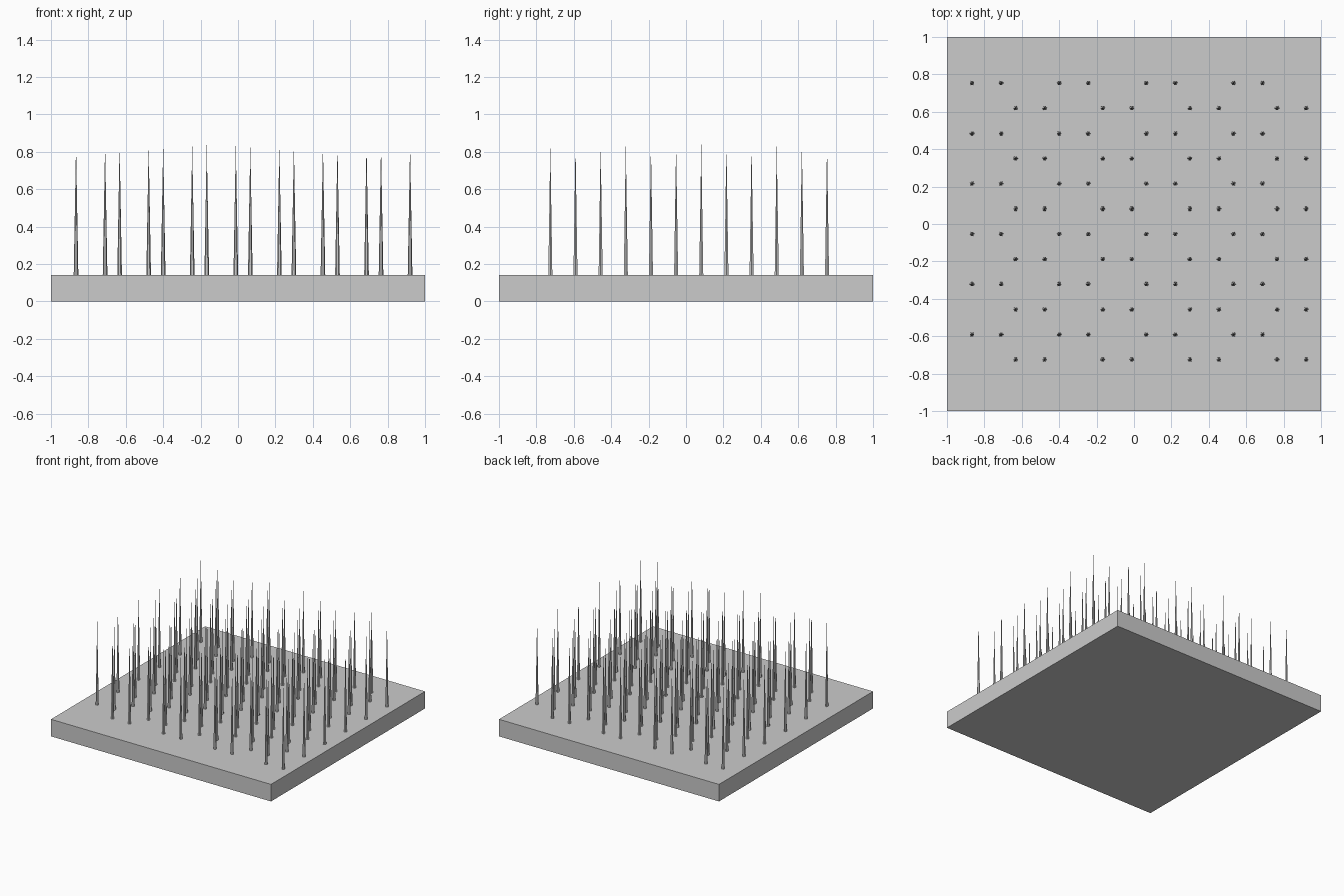
import bpy
import bmesh
from mathutils import Matrix

if "Cube" in bpy.data.objects:
    bpy.data.objects.remove(bpy.data.objects["Cube"])

PLATE_H = 0.14
SPIKE_H = 0.70
SPIKE_R = 0.0125
STEP = 0.1553            # side of the honeycomb cell
ROW = STEP * 3 ** 0.5 / 2

gray = bpy.data.materials.new("light gray")
gray.diffuse_color = (0.6, 0.6, 0.6, 1)
gray.use_nodes = True
gray.node_tree.nodes["Principled BSDF"].inputs["Base Color"].default_value = gray.diffuse_color


def make_object(name, bm):
    mesh = bpy.data.meshes.new(name)
    bm.to_mesh(mesh)
    bm.free()
    mesh.materials.append(gray)
    obj = bpy.data.objects.new(name, mesh)
    bpy.context.collection.objects.link(obj)
    return obj


# Square base plate
bm = bmesh.new()
bmesh.ops.create_cube(bm, size=1, matrix=Matrix.Translation((0, 0, PLATE_H / 2))
                      @ Matrix.Diagonal((2, 2, PLATE_H, 1)))
make_object("base_plate", bm)

# Thin spikes on the corners of a honeycomb grid
bm = bmesh.new()
for row in range(12):
    y = 0.754 - row * ROW
    shift = 1.5 * STEP * (row % 2)
    for pair in range(4):
        for side in range(2):
            x = -0.866 + shift + (3 * pair + side) * STEP
            bmesh.ops.create_cone(
                bm, cap_ends=True, segments=6, radius1=SPIKE_R, radius2=0,
                depth=SPIKE_H,
                matrix=Matrix.Translation((x, y, PLATE_H + SPIKE_H / 2))
                @ Matrix.Rotation(0.5236, 4, 'Z'))
bmesh.ops.remove_doubles(bm, verts=bm.verts, dist=1e-5)
make_object("spikes", bm)
